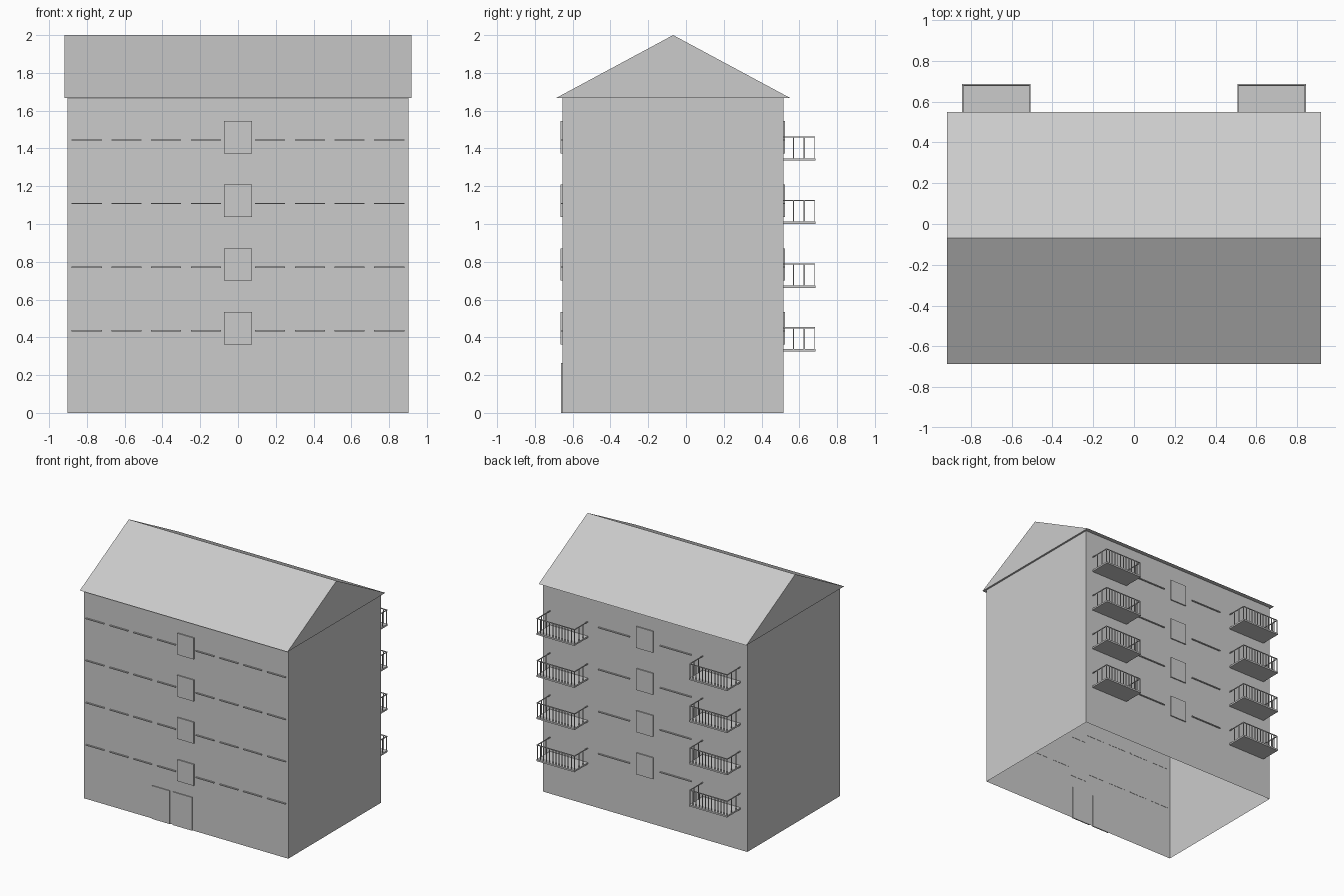
import bpy, bmesh

if "Cube" in bpy.data.objects:
    bpy.data.objects.remove(bpy.data.objects["Cube"])

FRONT, BACK = -0.655, 0.515
FLOORS = [0.0, 0.337, 0.674, 1.01]


def finish(name, bm):
    bmesh.ops.recalc_face_normals(bm, faces=bm.faces)
    mesh = bpy.data.meshes.new(name)
    bm.to_mesh(mesh)
    bm.free()
    obj = bpy.data.objects.new(name, mesh)
    bpy.context.collection.objects.link(obj)
    return obj


def box(bm, x0, x1, y0, y1, z0, z1):
    verts = bmesh.ops.create_cube(bm, size=1)["verts"]
    bmesh.ops.scale(bm, vec=(x1 - x0, y1 - y0, z1 - z0), verts=verts)
    bmesh.ops.translate(bm, vec=((x0 + x1) / 2, (y0 + y1) / 2, (z0 + z1) / 2), verts=verts)


def extrude_profile(bm, yz, x0, x1):
    face = bm.faces.new([bm.verts.new((x0, y, z)) for y, z in yz])
    ext = bmesh.ops.extrude_face_region(bm, geom=[face], use_keep_orig=True)
    moved = [v for v in ext["geom"] if isinstance(v, bmesh.types.BMVert)]
    bmesh.ops.translate(bm, vec=(x1 - x0, 0, 0), verts=moved)


# Walls: open shell without floor or ceiling
bm = bmesh.new()
box(bm, -0.903, 0.903, FRONT, BACK, 0, 1.67)
caps = [f for f in bm.faces if abs(f.normal.z) > 0.9]
bmesh.ops.delete(bm, geom=caps, context="FACES_ONLY")
finish("walls", bm)

# Gabled roof
bm = bmesh.new()
extrude_profile(bm, [(-0.686, 1.668), (0.55, 1.668), (-0.068, 2.0)], -0.918, 0.918)
finish("roof", bm)

# Stairwell windows, front and back
bm = bmesh.new()
for z in FLOORS:
    box(bm, -0.073, 0.073, FRONT - 0.009, FRONT + 0.002, z + 0.363, z + 0.534)
    box(bm, -0.073, 0.073, BACK - 0.002, BACK + 0.009, z + 0.363, z + 0.534)
finish("stair_windows", bm)

# Window sills, mirrored left and right
bm = bmesh.new()
for z in FLOORS:
    for s in (-1, 1):
        for x in (0.17, 0.381, 0.591, 0.801):
            box(bm, s * x - 0.08, s * x + 0.08, FRONT - 0.01, FRONT + 0.002, z + 0.431, z + 0.438)
        box(bm, s * 0.273 - 0.138, s * 0.273 + 0.138, BACK - 0.002, BACK + 0.01, z + 0.431, z + 0.438)
finish("window_sills", bm)

# Entrance door leaves
bm = bmesh.new()
for x0, x1 in ((-0.295, -0.142), (-0.112, 0.055)):
    box(bm, x0, x1, FRONT - 0.007, FRONT + 0.002, 0, 0.265)
finish("entrance_doors", bm)

# Balcony slabs and railings
slabs, rails = bmesh.new(), bmesh.new()
for z in FLOORS:
    for s in (-1, 1):
        x0, x1 = s * 0.675 - 0.168, s * 0.675 + 0.168
        base, top = z + 0.338, z + 0.451
        box(slabs, x0, x1, BACK - 0.002, 0.686, z + 0.325, base)
        # top rails
        box(rails, x0, x1, 0.676, 0.682, top - 0.003, top + 0.003)
        for x in (x0, x1 - 0.006):
            box(rails, x, x + 0.006, BACK, 0.682, top - 0.003, top + 0.003)
            # side balusters
            for y in (0.57, 0.626):
                box(rails, x, x + 0.005, y - 0.003, y + 0.003, base, top)
        # front balusters
        for i in range(13):
            x = x0 + 0.004 + i * (x1 - x0 - 0.008) / 12
            box(rails, x - 0.003, x + 0.003, 0.677, 0.681, base, top)
finish("balcony_slabs", slabs)
finish("balcony_railings", rails)
